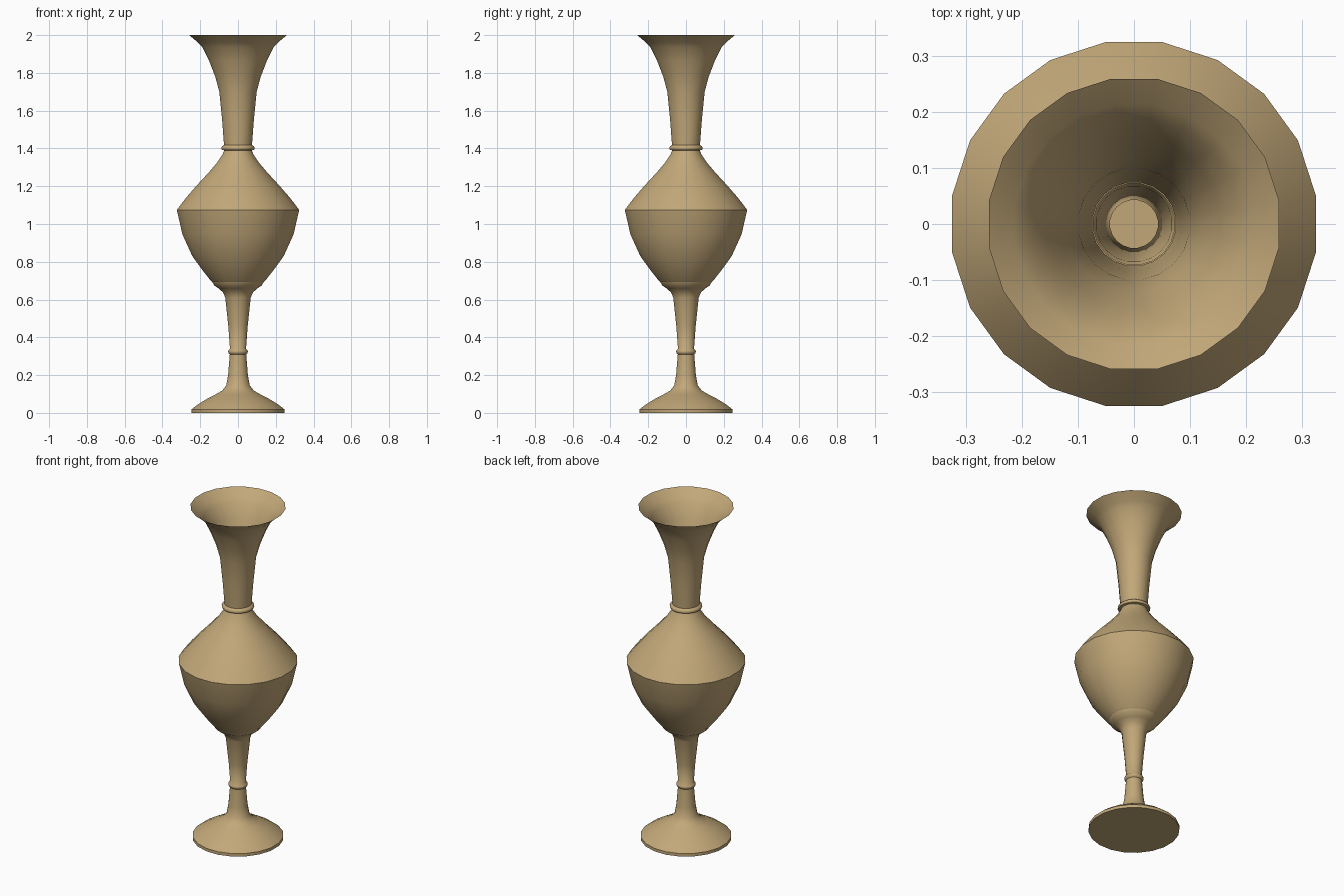
import bpy, math

if "Cube" in bpy.data.objects:
    bpy.data.objects.remove(bpy.data.objects["Cube"])

SIDES = 20
mat = bpy.data.materials.new("tan_brass")
mat.diffuse_color = (0.54, 0.39, 0.19, 1)
mat.use_nodes = True
mat.node_tree.nodes["Principled BSDF"].inputs["Base Color"].default_value = mat.diffuse_color


def lathe(name, profile, floor=False):
    """Revolve (radius, z) points around z as a thin single wall."""
    verts, faces = [], []
    for r, z in profile:
        for i in range(SIDES):
            a = 2 * math.pi * (i + 0.5) / SIDES
            verts.append((r * math.cos(a), r * math.sin(a), z))
    for k in range(len(profile) - 1):
        for i in range(SIDES):
            j = (i + 1) % SIDES
            a, b = k * SIDES, (k + 1) * SIDES
            faces.append((a + i, a + j, b + j, b + i))
    if floor:
        faces.append(tuple(reversed(range(SIDES))))
    mesh = bpy.data.meshes.new(name)
    mesh.from_pydata(verts, [], faces)
    mesh.materials.append(mat)
    obj = bpy.data.objects.new(name, mesh)
    bpy.context.collection.objects.link(obj)
    bpy.ops.object.select_all(action='DESELECT')
    obj.select_set(True)
    bpy.context.view_layer.objects.active = obj
    bpy.ops.object.shade_smooth_by_angle(angle=math.radians(50))
    return obj


# Round foot, closed underneath
lathe("foot", [(0.25, 0), (0.25, 0.018), (0.215, 0.045), (0.165, 0.075),
               (0.12, 0.098), (0.085, 0.118), (0.063, 0.145), (0.053, 0.2),
               (0.044, 0.31)], floor=True)
# Stem with a small collar at its bottom
lathe("stem", [(0.044, 0.31), (0.051, 0.316), (0.053, 0.324), (0.051, 0.332),
               (0.043, 0.34), (0.052, 0.46), (0.068, 0.61), (0.08, 0.638),
               (0.105, 0.66), (0.128, 0.675), (0.137, 0.692)])
# Bulging bowl
lathe("bowl", [(0.137, 0.692), (0.146, 0.7), (0.19, 0.755), (0.245, 0.83),
               (0.298, 0.945), (0.328, 1.075), (0.28, 1.137), (0.225, 1.2),
               (0.155, 1.275), (0.112, 1.325), (0.085, 1.365), (0.073, 1.39)])
# Neck with a collar, flaring out to the open mouth
lathe("neck", [(0.073, 1.39), (0.086, 1.393), (0.09, 1.402), (0.086, 1.411),
               (0.075, 1.418), (0.085, 1.55), (0.1, 1.7), (0.122, 1.78),
               (0.155, 1.865), (0.19, 1.935), (0.216, 1.962), (0.262, 2.0)])
